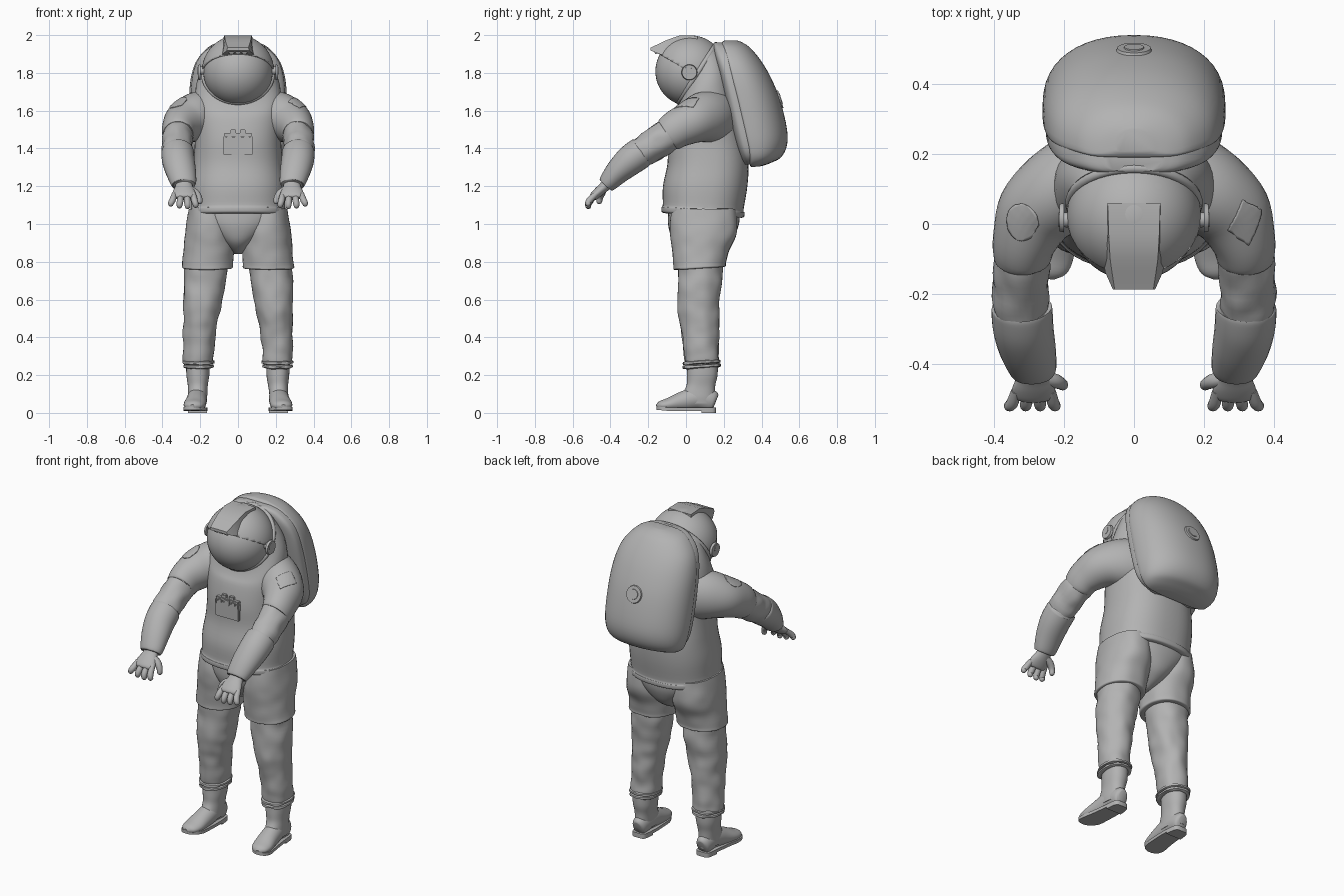
import bpy, bmesh, math
from mathutils import Vector, Matrix, noise

if "Cube" in bpy.data.objects:
    bpy.data.objects.remove(bpy.data.objects["Cube"])

GREY = bpy.data.materials.new("suit_grey")
GREY.diffuse_color = (0.45, 0.45, 0.45, 1)
GREY.use_nodes = True
GREY.node_tree.nodes["Principled BSDF"].inputs["Base Color"].default_value = GREY.diffuse_color


def finish(name, bm, angle=40, wrinkle=0.0, scale=14):
    bmesh.ops.recalc_face_normals(bm, faces=bm.faces)
    if wrinkle:
        bm.normal_update()
        for v in bm.verts:
            v.co += v.normal * noise.noise(v.co * scale) * wrinkle
    me = bpy.data.meshes.new(name)
    bm.to_mesh(me)
    bm.free()
    me.materials.append(GREY)
    me.shade_smooth()
    me.set_sharp_from_angle(angle=math.radians(angle))
    ob = bpy.data.objects.new(name, me)
    bpy.context.collection.objects.link(ob)
    return ob


def smooth(st, steps):
    """Catmull-Rom interpolation of station tuples."""
    out = []
    for i in range(len(st) - 1):
        p0, p1, p2, p3 = st[max(i - 1, 0)], st[i], st[i + 1], st[min(i + 2, len(st) - 1)]
        for k in range(steps):
            t = k / steps
            out.append([0.5 * (2*b + (c - a)*t + (2*a - 5*b + 4*c - d)*t*t + (3*b - a - 3*c + d)*t**3)
                        for a, b, c, d in zip(p0, p1, p2, p3)])
    return out + [list(st[-1])]


def skin(name, rings, **kw):
    bm = bmesh.new()
    loops = [[bm.verts.new(p) for p in r] for r in rings]
    n = len(loops[0])
    for a, b in zip(loops, loops[1:]):
        for i in range(n):
            bm.faces.new((a[i], a[(i + 1) % n], b[(i + 1) % n], b[i]))
    bm.faces.new(loops[0])
    bm.faces.new(loops[-1])
    return finish(name, bm, **kw)


def body(name, st, exp=2.2, front_exp=None, split=.5, steps=4, n=48, **kw):
    """Stacked rounded sections: (z, front y, back y, centre x, half width, slope)."""
    rings = []
    for z, yf, yb, x, w, s in smooth(st, steps):
        yc, ring = yf + (yb - yf) * split, []
        for i in range(n):
            c, d = math.cos(math.tau * i / n), math.sin(math.tau * i / n)
            e = 2 / (front_exp if front_exp and d < 0 else exp)
            dy = math.copysign(abs(d) ** e, d) * (yb - yc if d > 0 else yc - yf)
            ring.append((x + w * math.copysign(abs(c) ** e, c), yc + dy, z + s * dy))
        rings.append(ring)
    return skin(name, rings, **kw)


def tube(name, st, side=1, steps=4, n=24, floor=None, **kw):
    """Sections square to a path: (x, y, z, half width, half height)."""
    st = smooth(st, steps)
    pts = [Vector(s[:3]) for s in st]
    rings = []
    for i, s in enumerate(st):
        t = (pts[min(i + 1, len(st) - 1)] - pts[max(i - 1, 0)]).normalized()
        a = (Vector((1, 0, 0)) - t * t.x).normalized()
        b = t.cross(a)
        ring = []
        for k in range(n):
            c = math.tau * k / n
            p = pts[i] + a * math.cos(c) * s[3] + b * math.sin(c) * s[4]
            if floor is not None:
                p.z = max(p.z, floor)
            ring.append((p.x * side, p.y, p.z))
        rings.append(ring)
    return skin(name, rings, **kw)


def box(name, c, size, bevel=0.003):
    bm = bmesh.new()
    bmesh.ops.create_cube(bm, size=1, matrix=Matrix.Translation(c) @ Matrix.Diagonal((*size, 1)))
    bmesh.ops.bevel(bm, geom=bm.edges[:], offset=bevel, segments=2, affect='EDGES')
    return finish(name, bm)


def disc(name, c, axis, r, h):
    bm = bmesh.new()
    m = Matrix.Translation(c) @ Vector(axis).to_track_quat('Z', 'Y').to_matrix().to_4x4()
    bmesh.ops.create_cone(bm, cap_ends=True, segments=32, radius1=r, radius2=r * 0.92, depth=h, matrix=m)
    return finish(name, bm, angle=30)


def torus(name, c, axis, R, r):
    m = Matrix.Translation(c) @ Vector(axis).to_track_quat('Z', 'Y').to_matrix().to_4x4()
    bm = bmesh.new()
    n, k = 48, 10
    vs = [[bm.verts.new(m @ Vector(((R + r*math.cos(b)) * math.cos(a), (R + r*math.cos(b)) * math.sin(a), r*math.sin(b))))
           for b in [math.tau * j / k for j in range(k)]] for a in [math.tau * i / n for i in range(n)]]
    for i in range(n):
        for j in range(k):
            bm.faces.new((vs[i][j], vs[(i+1) % n][j], vs[(i+1) % n][(j+1) % k], vs[i][(j+1) % k]))
    return finish(name, bm)


# Jacket with rolled hem and sloping neck
body("jacket", [(1.045, -.115, .295, 0, .243, -.06), (1.052, -.129, .308, 0, .255, -.06), (1.075, -.13, .31, 0, .256, -.06),
                (1.09, -.123, .305, 0, .25, -.06), (1.2, -.122, .325, 0, .25, 0), (1.32, -.098, .33, 0, .237, 0),
                (1.45, -.095, .31, 0, .228, .05), (1.6, -.073, .27, 0, .233, .25), (1.72, -.052, .23, 0, .222, .85),
                (1.80, -.033, .165, 0, .185, 1.5)], exp=2.4)

# Backpack with its mounting flange
body("backpack", [(1.302, .345, .40, 0, .14, .1), (1.315, .338, .45, 0, .20, .1), (1.35, .33, .50, 0, .236, 0),
                  (1.41, .317, .533, 0, .253, 0), (1.5, .295, .535, 0, .26, 0), (1.65, .26, .50, 0, .26, 0),
                  (1.77, .23, .452, 0, .25, 0), (1.86, .21, .40, 0, .222, 0), (1.93, .195, .343, 0, .165, 0),
                  (1.96, .19, .30, 0, .11, 0), (1.972, .205, .27, 0, .05, 0)], exp=2.2, front_exp=4.5, split=.2)
body("backpack_flange", [(1.315, .31, .39, 0, .17, 0), (1.36, .288, .39, 0, .228, 0), (1.45, .258, .38, 0, .25, 0),
                         (1.65, .208, .34, 0, .252, 0), (1.79, .175, .30, 0, .24, 0), (1.88, .152, .27, 0, .206, 0),
                         (1.94, .143, .25, 0, .142, 0), (1.96, .15, .23, 0, .08, 0)], exp=5, front_exp=3.5)
disc("backpack_vent", (0, .496, 1.66), (0, .95, .3), .052, .012)
disc("backpack_vent_cap", (0, .5, 1.662), (0, .95, .3), .03, .01)

# Helmet: visor ball, upper shell, collar, brim
HEAD = Vector((0, .022, 1.808))
bm = bmesh.new()
bmesh.ops.create_uvsphere(bm, u_segments=48, v_segments=28, radius=.184, matrix=Matrix.Translation(HEAD))
finish("visor", bm)
bm = bmesh.new()
bmesh.ops.create_uvsphere(bm, u_segments=64, v_segments=36, radius=.191, matrix=Matrix.Translation(HEAD))
bmesh.ops.bisect_plane(bm, geom=bm.verts[:] + bm.edges[:] + bm.faces[:], plane_co=(0, .01, 1.812),
                       plane_no=(0, .095, .165), clear_inner=True)
shell = finish("helmet_shell", bm)
shell.modifiers.new("thickness", 'SOLIDIFY').thickness = .012
torus("collar", (0, .06, 1.797), (0, .84, -.54), .182, .014)

brim = []
for y, top, bot, wt, wb in [(.06, 1.996, 1.95, .075, .078), (-.03, 1.999, 1.93, .072, .08), (-.10, 1.975, 1.9, .068, .085),
                            (-.135, 1.958, 1.898, .063, .083), (-.187, 1.934, 1.918, .055, .06)]:
    brim.append([(-wb, y, bot), (wb, y, bot), (wt, y, top), (-wt, y, top)])
skin("helmet_brim", brim, angle=25)
for i in (-1, 0, 1):
    box("brim_lamp", (.034 * i, -.158, 1.908), (.026, .02, .014))

# Chest control panel
box("chest_panel", (0, -.091, 1.412), (.155, .03, .095))
box("chest_rail", (0, -.093, 1.472), (.15, .026, .018))
box("chest_screen", (0, -.097, 1.462), (.034, .03, .034))
for i in (-1, 1):
    box("chest_knob", (.045 * i, -.097, 1.462), (.026, .03, .022))
    box("chest_clip", (.025 * i, -.091, 1.49), (.03, .024, .02))
    box("chest_latch", (.072 * i, -.095, 1.452), (.012, .03, .03))

# Pelvis
body("pelvis", [(1.10, -.09, .285, 0, .25, 0), (1.04, -.095, .285, 0, .245, 0), (.98, -.092, .275, 0, .195, 0),
                (.91, -.068, .24, 0, .105, 0), (.865, -.02, .18, 0, .05, 0), (.84, .03, .12, 0, .018, 0)])

for s, tag in ((1, "left"), (-1, "right")):
    # Ear caps with visor hinges
    disc("ear_cap_" + tag, (.206 * s, .018, 1.803), (s, 0, 0), .042, .013)
    disc("ear_hinge_" + tag, (.198 * s, .012, 1.812), (s, 0, 0), .022, .034)

    # Shorts leg
    body("shorts_" + tag, [(1.08, -.075, .265, .155 * s, .105, 0), (1.0, -.086, .272, .154 * s, .12, 0),
                           (.93, -.083, .262, .153 * s, .13, 0), (.86, -.073, .23, .154 * s, .134, .03),
                           (.79, -.066, .212, .16 * s, .135, .06), (.768, -.064, .21, .162 * s, .134, .06),
                           (.765, -.045, .19, .162 * s, .112, .06)], wrinkle=.004)
    # Trouser leg
    body("trousers_" + tag, [(.82, -.045, .19, .168 * s, .117, 0), (.7, -.042, .19, .177 * s, .112, 0),
                             (.58, -.045, .175, .189 * s, .102, 0), (.5, -.037, .175, .197 * s, .092, 0),
                             (.42, -.022, .172, .204 * s, .087, 0), (.32, -.01, .17, .209 * s, .081, 0),
                             (.27, -.008, .17, .209 * s, .078, 0), (.258, .01, .15, .209 * s, .06, 0)],
         steps=6, wrinkle=.009, scale=13)
    for z, w in ((.268, .084), (.248, .081)):
        body("trouser_cuff_" + tag, [(z - .01, .0, .17, .209 * s, w - .012, .06), (z - .006, -.015, .183, .209 * s, w, .06),
                                     (z + .006, -.015, .183, .209 * s, w, .06), (z + .01, .0, .17, .209 * s, w - .012, .06)],
             steps=2, wrinkle=.006, scale=25)
    # Boot shaft, foot, sole and heel
    body("boot_shaft_" + tag, [(.26, .005, .168, .211 * s, .062, 0), (.2, .006, .166, .212 * s, .06, 0),
                               (.15, .004, .155, .213 * s, .054, 0), (.11, -.014, .153, .214 * s, .051, 0),
                               (.08, -.03, .154, .215 * s, .05, 0), (.05, -.03, .155, .215 * s, .048, 0)], wrinkle=.003)
    foot = [(.214, .158, .06, .024, .035), (.214, .14, .065, .042, .055), (.215, .06, .078, .051, .06),
            (.221, -.02, .06, .055, .052), (.23, -.09, .044, .058, .036), (.238, -.135, .038, .045, .025),
            (.241, -.155, .034, .016, .01)]
    tube("boot_foot_" + tag, foot, s, floor=.02, n=32)
    outline = smooth(foot, 4)
    for part, rows, z0 in (("sole_", outline, .01), ("heel_", [r for r in outline if r[1] > .07], 0)):
        edge = [(r[0] + r[3] + .001, r[1]) for r in rows] + [(r[0] - r[3] - .001, r[1]) for r in reversed(rows)]
        skin(part + tag, [[(x * s, y, z + .1 * max(0, -y - .09)) for x, y in edge] for z in (z0, .028)])

    # Upper sleeve, elbow, gauntlet
    sleeve = tube("upper_sleeve_" + tag, [(.12, .17, 1.565, .11, .14), (.175, .13, 1.567, .12, .14),
                                          (.23, .085, 1.562, .12, .133),
                                          (.28, .03, 1.54, .113, .115), (.31, -.04, 1.508, .093, .103),
                                          (.318, -.085, 1.478, .084, .095), (.319, -.097, 1.47, .079, .088)], s, n=36)
    tube("elbow_" + tag, [(.312, -.06, 1.49, .075, .085), (.32, -.12, 1.453, .08, .086), (.324, -.19, 1.408, .08, .083),
                          (.322, -.25, 1.37, .076, .076), (.32, -.3, 1.335, .07, .07)], s, n=32, wrinkle=.008, scale=18)
    tube("gauntlet_" + tag, [(.32, -.232, 1.382, .072, .07), (.32, -.236, 1.379, .084, .08), (.319, -.25, 1.37, .087, .083),
                             (.315, -.3, 1.333, .086, .08), (.302, -.36, 1.278, .08, .067),
                             (.287, -.415, 1.217, .067, .05), (.285, -.425, 1.206, .056, .042)], s, n=32)
    # Hand
    tube("palm_" + tag, [(.286, -.405, 1.225, .042, .032), (.286, -.435, 1.195, .047, .028), (.286, -.465, 1.168, .06, .026),
                         (.286, -.49, 1.145, .06, .022), (.286, -.497, 1.137, .045, .014)], s)
    for i, length in enumerate((.9, 1, .95, .8)):
        x, dx = .237 + .033 * i, (-.012, -.003, .006, .018)[i]
        tube("finger_" + tag, [(x, -.475, 1.16, .014, .014), (x + dx * .5, -.506, 1.157 - .033 * length, .0175, .0175),
                               (x + dx, -.518, 1.157 - .056 * length, .016, .016),
                               (x + dx * 1.2, -.514, 1.157 - .07 * length, .013, .013),
                               (x + dx * 1.3, -.511, 1.157 - .076 * length, .005, .005)], s, n=12)
    tube("thumb_" + tag, [(.262, -.44, 1.185, .022, .022), (.226, -.447, 1.165, .021, .021), (.207, -.455, 1.14, .017, .017),
                          (.202, -.46, 1.115, .014, .014), (.201, -.461, 1.106, .005, .005)], s, n=12)

    # Shoulder patch: rectangle on one arm, oval on the other
    nrm = Vector((.5, -.25, .83)).normalized()
    e1 = Vector((.35, .8, .0))
    e1 = (e1 - nrm * e1.dot(nrm)).normalized()
    e2 = nrm.cross(e1)
    bm = bmesh.new()
    bmesh.ops.create_grid(bm, x_segments=14, y_segments=14, size=1)
    for v in bm.verts:
        u, w = v.co.x, v.co.y
        if s < 0:
            u, w = u * math.sqrt(1 - w * w / 2), w * math.sqrt(1 - u * u / 2)
        p = Vector((.325, 0, 1.655)) + e1 * u * .06 + e2 * w * (.042 if s > 0 else .055)
        v.co = (p.x * s, p.y, p.z)
    patch = finish("shoulder_patch_" + tag, bm)
    wrap = patch.modifiers.new("wrap", 'SHRINKWRAP')
    wrap.target, wrap.wrap_mode, wrap.offset = sleeve, 'ABOVE_SURFACE', .001
    solid = patch.modifiers.new("thickness", 'SOLIDIFY')
    solid.thickness, solid.offset = .005, 0
